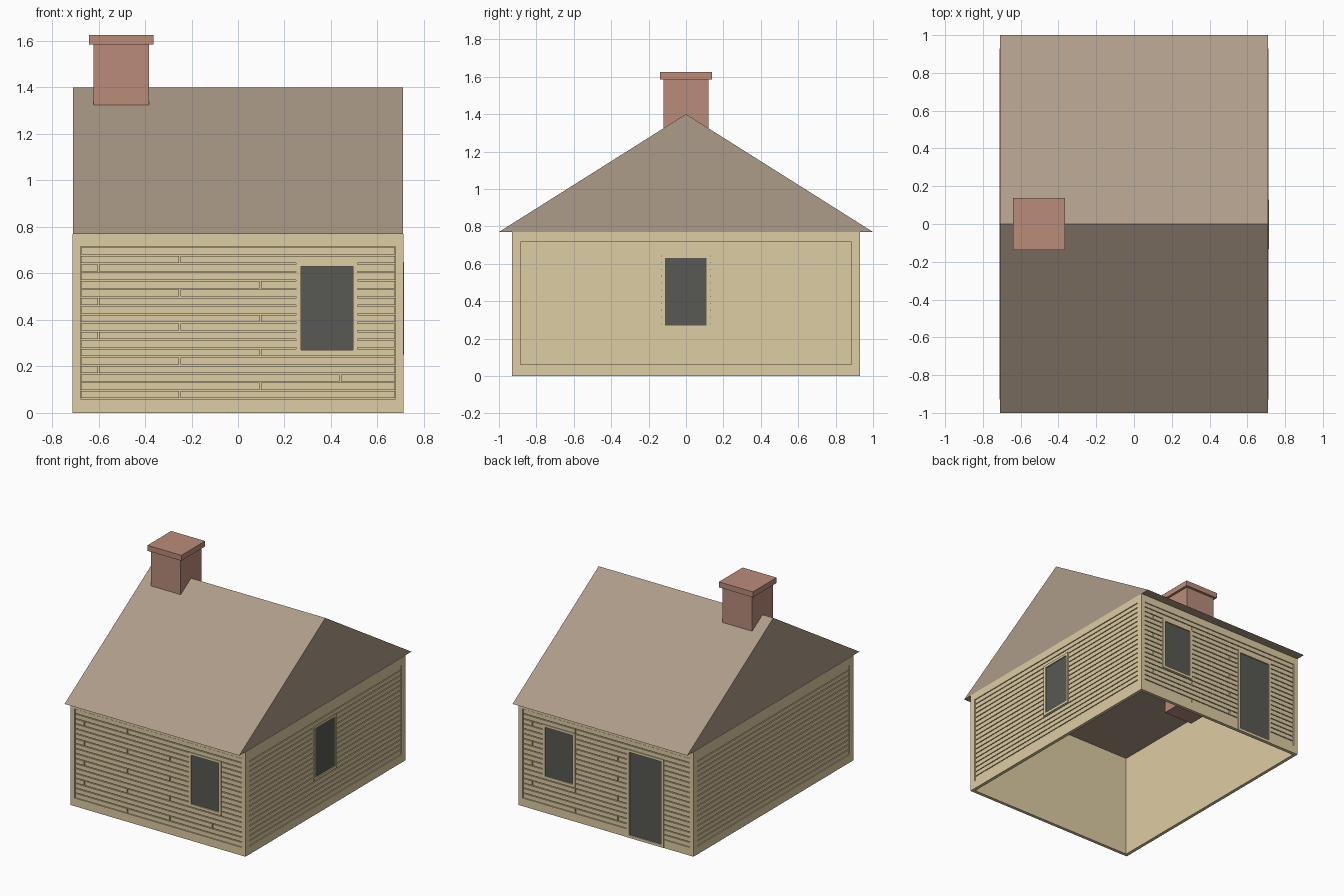
import bpy, bmesh
from math import pi
from mathutils import Matrix

cube = bpy.data.objects.get("Cube")
if cube:
    bpy.data.objects.remove(cube, do_unlink=True)


def material(name, rgb):
    lin = [((c / 255 + 0.055) / 1.055) ** 2.4 for c in rgb] + [1]
    m = bpy.data.materials.new(name)
    m.use_nodes = True
    m.diffuse_color = lin
    bsdf = m.node_tree.nodes["Principled BSDF"]
    bsdf.inputs["Base Color"].default_value = lin
    bsdf.inputs["Roughness"].default_value = 0.9
    return m


SIDING = material("sand siding", (222, 205, 163))
ROOF = material("taupe roof", (173, 156, 137))
BRICK = material("dusty brick", (186, 140, 122))
GLASS = material("dark grey panel", (88, 88, 83))


def add_object(name, bm, mat):
    bmesh.ops.recalc_face_normals(bm, faces=bm.faces)
    mesh = bpy.data.meshes.new(name)
    bm.to_mesh(mesh)
    bm.free()
    mesh.materials.append(mat)
    ob = bpy.data.objects.new(name, mesh)
    bpy.context.collection.objects.link(ob)
    return ob


def boxes(name, items, mat, turn=0):
    """One object from boxes given as (x0, x1, y0, y1, z0, z1)."""
    bm = bmesh.new()
    for x0, x1, y0, y1, z0, z1 in items:
        place = Matrix.Translation(((x0 + x1) / 2, (y0 + y1) / 2, (z0 + z1) / 2))
        size = Matrix.Diagonal((x1 - x0, y1 - y0, z1 - z0, 1))
        bmesh.ops.create_cube(bm, size=1, matrix=Matrix.Rotation(turn, 4, "Z") @ place @ size)
    return add_object(name, bm, mat)


def cut(u0, u1, z0, z1, holes):
    """Split a strip into rectangles that leave the holes free."""
    levels = sorted({z0, z1} | {z for h in holes for z in h[2:] if z0 < z < z1})
    out = []
    for a, b in zip(levels, levels[1:]):
        spans = [(u0, u1)]
        for h0, h1, hz0, hz1 in holes:
            if hz0 < (a + b) / 2 < hz1:
                parts = [p for s, e in spans for p in ((s, min(e, h0)), (max(s, h1), e))]
                spans = [p for p in parts if p[1] - p[0] > 0.001]
        out += [(s, e, a, b) for s, e in spans]
    return out


HEIGHT = 0.77
ROWS, LOW, HIGH = 18, 0.06, 0.715
JOINTS = (-0.25, 0.095, 0.44, -0.6)
GAP = 0.003


def wall(name, turn, half, depth, corner, holes, joints):
    """A wall facing -y before it is turned, with trim, planks and openings."""
    back = -depth

    def strips(rects, proud):
        return [(a, b, back - proud, back, c, d) for a, b, c, d in rects]

    boxes(name + "_wall", [(-half + corner, half - corner, back, back + 0.012, 0, HEIGHT)], SIDING, turn)

    # Border boards
    edge = half - 0.033
    rects = cut(-half, half, 0, LOW, holes) + [(-half, half, HIGH, HEIGHT)]
    rects += [(-half, -edge, LOW, HIGH), (edge, half, LOW, HIGH)]
    boxes(name + "_trim", strips(rects, 0.012), SIDING, turn)

    # Horizontal planks with staggered joints
    rects, pitch = [], (HIGH - LOW) / ROWS
    for row in range(ROWS):
        z0, z1 = LOW + row * pitch + GAP, LOW + (row + 1) * pitch - GAP
        ends = [-edge + GAP, edge - GAP]
        if joints and row < ROWS - 1:
            j = JOINTS[row % 4]
            pieces = [(ends[0], j - GAP), (j + GAP, ends[1])]
        else:
            pieces = [tuple(ends)]
        for a, b in pieces:
            rects += cut(a, b, z0, z1, holes)
    boxes(name + "_planks", strips(rects, 0.008), SIDING, turn)

    # Frames and dark panels
    for u0, u1, z0, z1 in holes:
        kind = "door" if z0 < 0.1 else "window"
        inner = (u0 + 0.02, u1 - 0.02, z0 + 0.02, z1 - 0.018)
        boxes(f"{name}_{kind}_frame", strips(cut(u0, u1, z0, z1, [inner]), 0.014), SIDING, turn)
        boxes(f"{name}_{kind}_panel", strips([inner], 0.006), GLASS, turn)


# Walls
window = (0.25, 0.515, 0.25, 0.647)
wall("front", 0, 0.711, 0.917, 0.011, [window], True)
wall("right", pi / 2, 0.917, 0.7, 0.012, [(-0.133, 0.13, 0.25, 0.65)], False)
wall("back", pi, 0.711, 0.917, 0.011, [(-0.515, -0.25, 0.25, 0.647), (0.17, 0.47, 0, 0.647)], True)
wall("left", -pi / 2, 0.917, 0.7, 0.012, [], False)

# Gable roof, a closed prism
bm = bmesh.new()
ends = [[bm.verts.new((x, y, z)) for y, z in ((-1, HEIGHT), (1, HEIGHT), (0, 1.4))]
        for x in (-0.71, 0.71)]
for end in ends:
    bm.faces.new(end)
for i in range(3):
    k = (i + 1) % 3
    bm.faces.new((ends[0][i], ends[0][k], ends[1][k], ends[1][i]))
add_object("roof", bm, ROOF)

# Chimney
boxes("chimney_stack", [(-0.622, -0.382, -0.12, 0.12, 0.68, 1.585)], BRICK)
boxes("chimney_cap", [(-0.64, -0.364, -0.138, 0.138, 1.585, 1.625)], BRICK)
